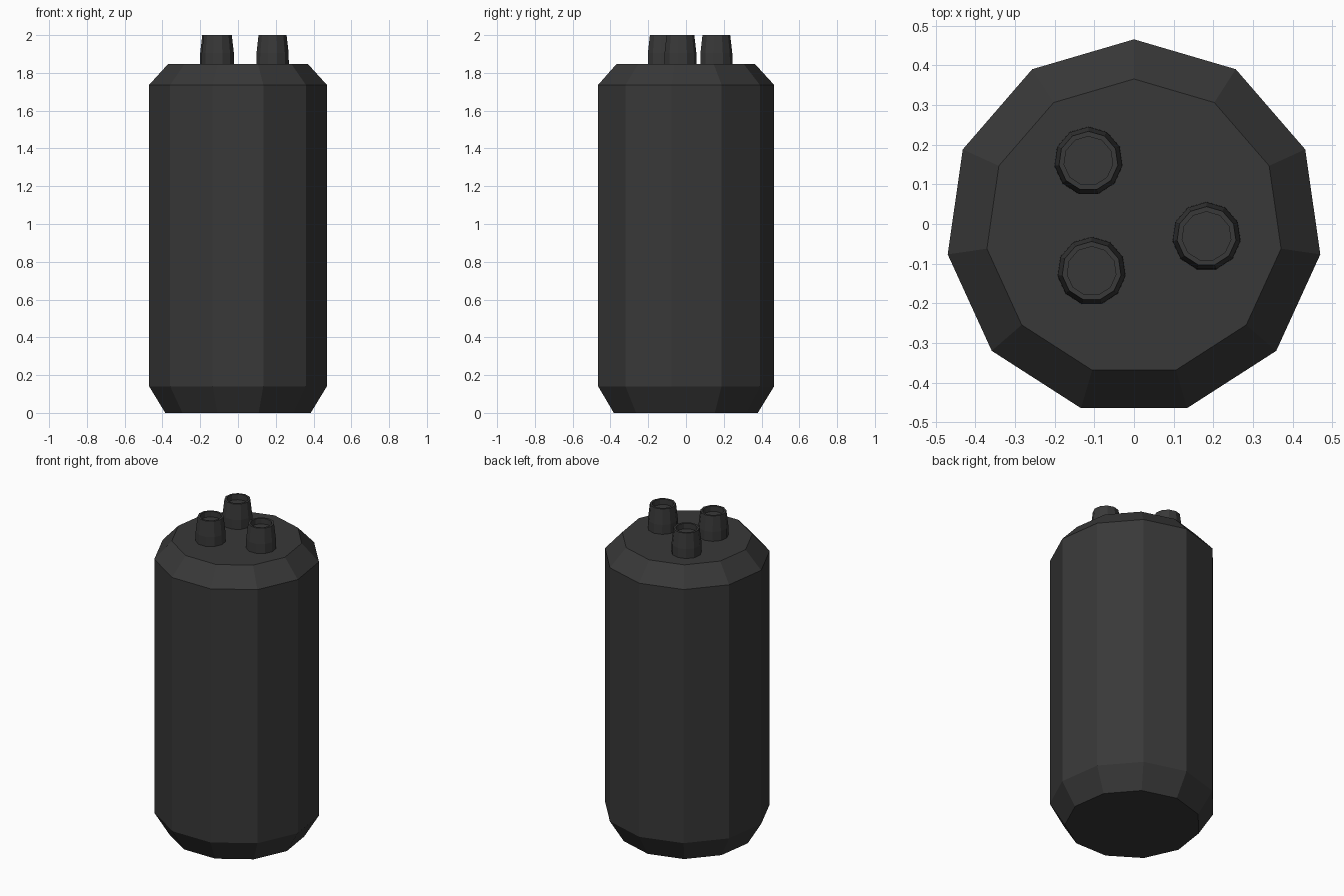
import bpy, bmesh, math

if "Cube" in bpy.data.objects:
    bpy.data.objects.remove(bpy.data.objects["Cube"])

grey = bpy.data.materials.new("charcoal grey")
grey.diffuse_color = (0.04, 0.04, 0.04, 1)
grey.use_nodes = True
grey.node_tree.nodes["Principled BSDF"].inputs["Base Color"].default_value = grey.diffuse_color

def lathe(name, profile, x, y, sides=11):
    """Stack of polygon rings (radius, z), capped at both ends."""
    bm = bmesh.new()
    rings = []
    for r, z in profile:
        angles = [math.pi / 2 + 2 * math.pi * k / sides for k in range(sides)]
        rings.append([bm.verts.new((x + r * math.cos(a), y + r * math.sin(a), z)) for a in angles])
    for a, b in zip(rings, rings[1:]):
        for k in range(sides):
            j = (k + 1) % sides
            bm.faces.new((a[k], a[j], b[j], b[k]))
    bm.faces.new(rings[0][::-1])
    bm.faces.new(rings[-1])
    mesh = bpy.data.meshes.new(name)
    bm.to_mesh(mesh)
    bm.free()
    mesh.materials.append(grey)
    obj = bpy.data.objects.new(name, mesh)
    bpy.context.collection.objects.link(obj)
    return obj

# Canister body with chamfered bottom and top
lathe("canister_body", [(0.389, 0), (0.475, 0.14), (0.475, 1.737), (0.375, 1.846)], 0, -0.009)

# Three tapered terminals with recessed tops
terminal = [(0.087, 1.84), (0.086, 1.905), (0.075, 2.0), (0.062, 2.0), (0.062, 1.965)]
for i, (x, y) in enumerate([(-0.115, 0.159), (-0.107, -0.119), (0.183, -0.031)]):
    lathe(f"terminal_{i + 1}", terminal, x, y)
